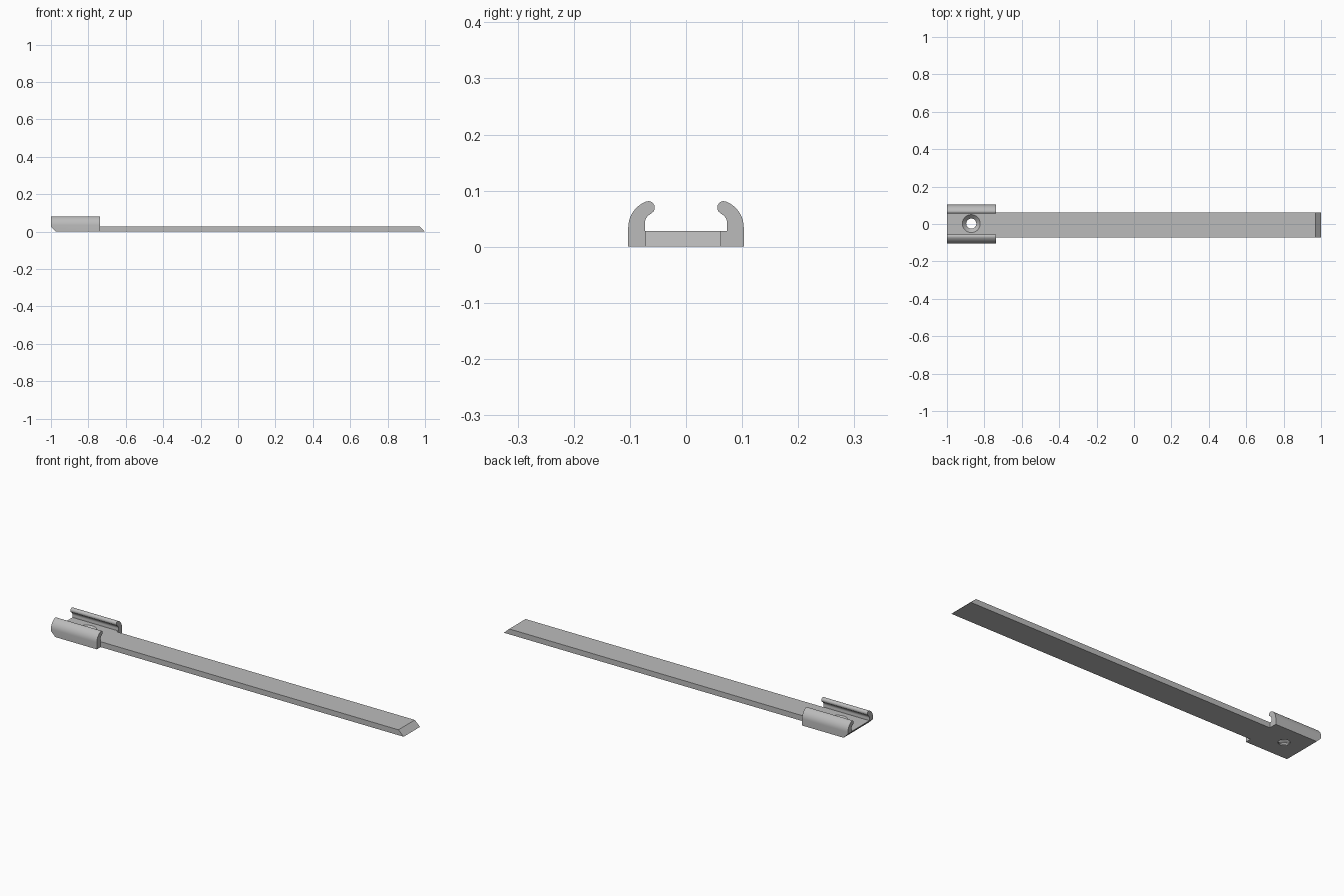
import bpy
import bmesh
import math
from mathutils import Matrix

cube = bpy.data.objects.get("Cube")
if cube:
    bpy.data.objects.remove(cube, do_unlink=True)

grey = bpy.data.materials.new("plain grey")
grey.use_nodes = True
colour = (0.5, 0.5, 0.5, 1)
grey.diffuse_color = colour
grey.node_tree.nodes["Principled BSDF"].inputs["Base Color"].default_value = colour

THICK = 0.028
JOINT = -0.737


def add_object(name, bm):
    bmesh.ops.recalc_face_normals(bm, faces=bm.faces)
    mesh = bpy.data.meshes.new(name)
    bm.to_mesh(mesh)
    bm.free()
    mesh.materials.append(grey)
    obj = bpy.data.objects.new(name, mesh)
    bpy.context.collection.objects.link(obj)
    return obj


def extrude(name, points, offset):
    """Extrude a closed profile of 3D points along an offset."""
    bm = bmesh.new()
    face = bm.faces.new([bm.verts.new(p) for p in points])
    new = bmesh.ops.extrude_face_region(bm, geom=[face])["geom"]
    bmesh.ops.translate(bm, vec=offset,
                        verts=[v for v in new if isinstance(v, bmesh.types.BMVert)])
    return add_object(name, bm)


def cut(obj, cutter):
    cutter.hide_render = True
    mod = obj.modifiers.new("cut", "BOOLEAN")
    mod.operation = "DIFFERENCE"
    mod.solver = "EXACT"
    mod.object = cutter
    bpy.context.view_layer.objects.active = obj
    bpy.ops.object.modifier_apply(modifier=mod.name)
    bpy.data.objects.remove(cutter, do_unlink=True)


def arc(cy, cz, r, start, end, steps):
    angles = [math.radians(start + (end - start) * i / steps) for i in range(steps + 1)]
    return [(cy + r * math.cos(a), cz + r * math.sin(a)) for a in angles]


# Clip: flat floor with two arms that curl inwards
arm = [(0.103, 0)]
arm += arc(0.053, 0.034, 0.05, 0, 70, 10)       # outer bend
arm += arc(0.0675, 0.0695, 0.0118, 100, 215, 8)  # rounded tip
arm += arc(0.0535, 0.041, 0.02, 65, -15, 8)     # inner bend
arm += [(0.073, THICK)]
profile = arm + [(-y, z) for y, z in reversed(arm)]
clip = extrude("clip", [(-1, y, z) for y, z in profile], (JOINT + 1, 0, 0))

# Sloped underside at the clip's outer end
slope = [(-1.1, -0.2, -0.1), (-0.875, -0.2, -0.1), (-1.1, -0.2, 0.125)]
cut(clip, extrude("end_cutter", slope, (0, 0.4, 0)))

# Countersunk screw hole
for r1, r2, low, high in ((0.027, 0.027, -0.02, 0.02), (0.027, 0.048, 0.006, THICK + 0.0001)):
    bm = bmesh.new()
    bmesh.ops.create_cone(bm, cap_ends=True, segments=48, radius1=r1, radius2=r2,
                          depth=high - low,
                          matrix=Matrix.Translation((-0.87, 0.002, (low + high) / 2)))
    cut(clip, add_object("hole_cutter", bm))

# Long strip with a bevelled far end
side = [(JOINT, 0), (1, 0), (0.97, THICK), (JOINT, THICK)]
strip = extrude("strip", [(x, -0.072, z) for x, z in side], (0, 0.134, 0))

# Smooth the curved surfaces, keep edges sharp
bpy.ops.object.select_all(action="DESELECT")
clip.select_set(True)
bpy.context.view_layer.objects.active = clip
bpy.ops.object.shade_smooth_by_angle(angle=math.radians(30))
